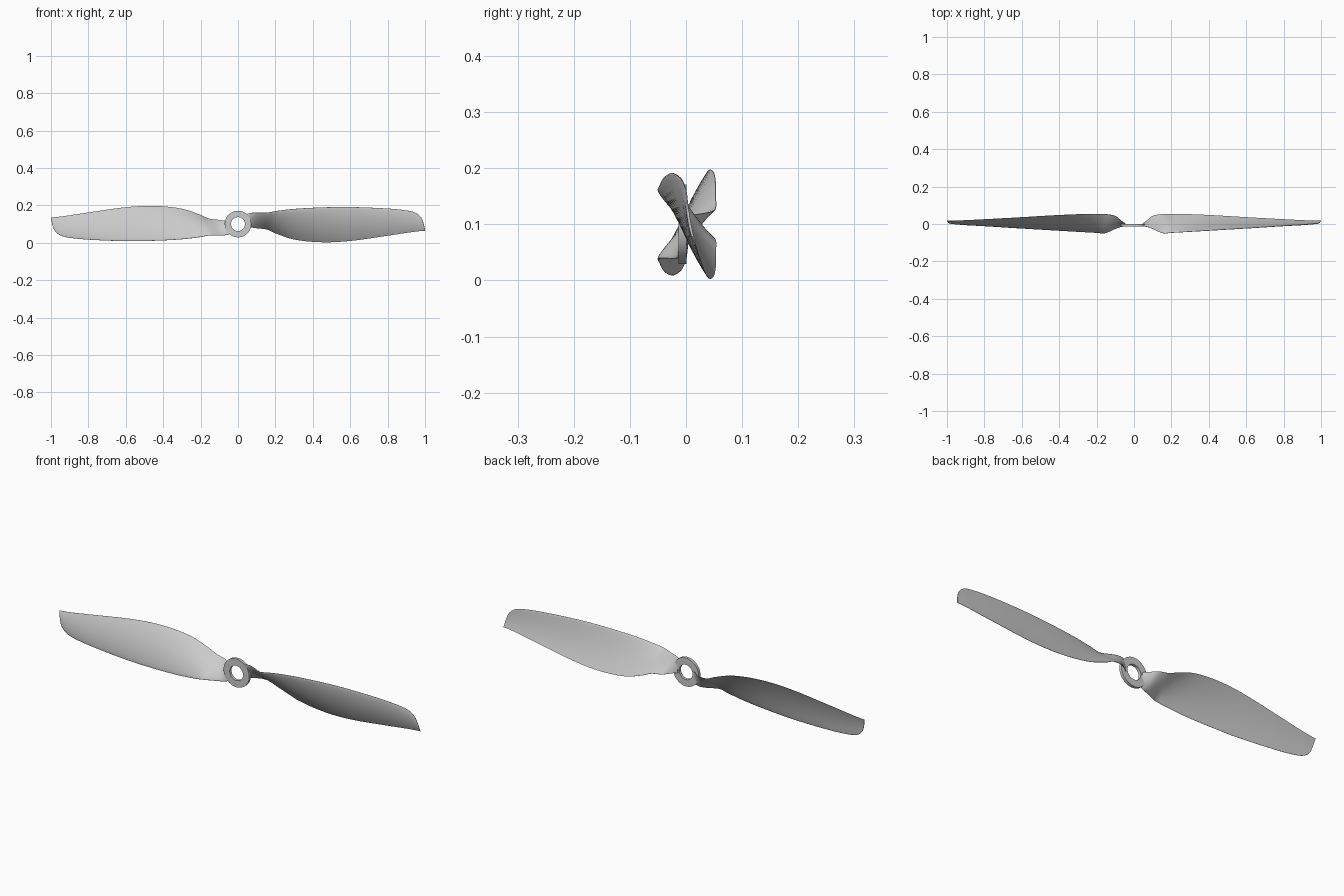
import bpy, bmesh, math
from mathutils import Matrix, Vector

if "Cube" in bpy.data.objects:
    bpy.data.objects.remove(bpy.data.objects["Cube"])

CZ = 0.10  # height of the hub axis

# blade stations: x, leading edge (y, z), trailing edge (y, z), thickness
ST = [
    (0.045, -0.011, 0.153, 0.001, 0.085, 0.009),
    (0.070, -0.015, 0.160, 0.020, 0.082, 0.010),
    (0.100, -0.026, 0.161, 0.043, 0.078, 0.011),
    (0.155, -0.049, 0.161, 0.053, 0.071, 0.011),
    (0.200, -0.047, 0.169, 0.053, 0.051, 0.011),
    (0.300, -0.041, 0.181, 0.052, 0.018, 0.011),
    (0.450, -0.032, 0.189, 0.045, 0.003, 0.010),
    (0.600, -0.023, 0.191, 0.036, 0.010, 0.009),
    (0.800, -0.010, 0.183, 0.025, 0.038, 0.007),
    (0.900, -0.004, 0.173, 0.020, 0.053, 0.006),
    (0.950, 0.000, 0.160, 0.018, 0.060, 0.005),
    (0.980, 0.003, 0.135, 0.017, 0.063, 0.004),
    (0.992, 0.007, 0.105, 0.017, 0.064, 0.003),
    (1.000, 0.015, 0.068, 0.017, 0.064, 0.001),
]


def slope(i, k):
    a, b = ST[max(i - 1, 0)], ST[min(i + 1, len(ST) - 1)]
    return (b[k] - a[k]) / (b[0] - a[0])


def station(i, t):
    """Smoothly interpolated station between rows i and i + 1."""
    p, q = ST[i], ST[i + 1]
    h = q[0] - p[0]
    out = [p[0] + h * t]
    for k in range(1, 6):
        out.append((2*t**3 - 3*t**2 + 1) * p[k] + (t**3 - 2*t**2 + t) * h * slope(i, k)
                   + (3*t**2 - 2*t**3) * q[k] + (t**3 - t**2) * h * slope(i + 1, k))
    return out


def section(s, n=14):
    """Cambered airfoil loop from trailing edge over the front to the back."""
    x, ly, lz, ty, tz, th = s
    le, te = Vector((x, ly, lz)), Vector((x, ty, tz))
    d = te - le
    chord = d.length
    nrm = Vector((0, d.z, -d.y)).normalized()
    camber = 0.05 * chord * min(1, max(0, (x - 0.06) / 0.15))
    us = [0.5 - 0.5 * math.cos(math.pi * j / n) for j in range(n + 1)]

    def pt(u, side):
        half = th * (2.6 * (math.sqrt(u) - u) * 0.45 + 0.75 * u * (1 - u)) + 0.0006
        return le + d * u + nrm * (camber * 4 * u * (1 - u) + side * half)
    return [pt(u, 1) for u in reversed(us)] + [pt(u, -1) for u in us]


def add_object(name, bm):
    bmesh.ops.recalc_face_normals(bm, faces=bm.faces)
    me = bpy.data.meshes.new(name)
    bm.to_mesh(me)
    bm.free()
    ob = bpy.data.objects.new(name, me)
    bpy.context.collection.objects.link(ob)
    bpy.ops.object.select_all(action='DESELECT')
    ob.select_set(True)
    bpy.context.view_layer.objects.active = ob
    bpy.ops.object.shade_smooth_by_angle(angle=math.radians(35))
    return ob


def blade(name, turn):
    bm = bmesh.new()
    rows = [station(i, j / 5) for i in range(len(ST) - 1) for j in range(5)] + [list(ST[-1])]
    rings = [[bm.verts.new(p) for p in section(s)] for s in rows]
    for a, b in zip(rings, rings[1:]):
        for j in range(len(a)):
            k = (j + 1) % len(a)
            bm.faces.new((a[j], a[k], b[k], b[j]))
    bm.faces.new(rings[0])
    bm.faces.new(rings[-1])
    bmesh.ops.rotate(bm, verts=bm.verts, cent=(0, 0, CZ), matrix=Matrix.Rotation(turn, 3, 'Y'))
    return add_object(name, bm)


# two blades, half a turn apart
blade("blade_right", 0)
blade("blade_left", math.pi)

# hub ring: rectangular profile swept around the y axis
bm = bmesh.new()
N = 64
profile = [(0.037, -0.013), (0.071, -0.013), (0.071, 0.001), (0.037, 0.001)]
rings = [[bm.verts.new((r * math.cos(a), y, CZ + r * math.sin(a))) for r, y in profile]
         for a in (2 * math.pi * i / N for i in range(N))]
for i in range(N):
    a, b = rings[i], rings[(i + 1) % N]
    for j in range(4):
        bm.faces.new((a[j], a[(j + 1) % 4], b[(j + 1) % 4], b[j]))
add_object("hub_ring", bm)
